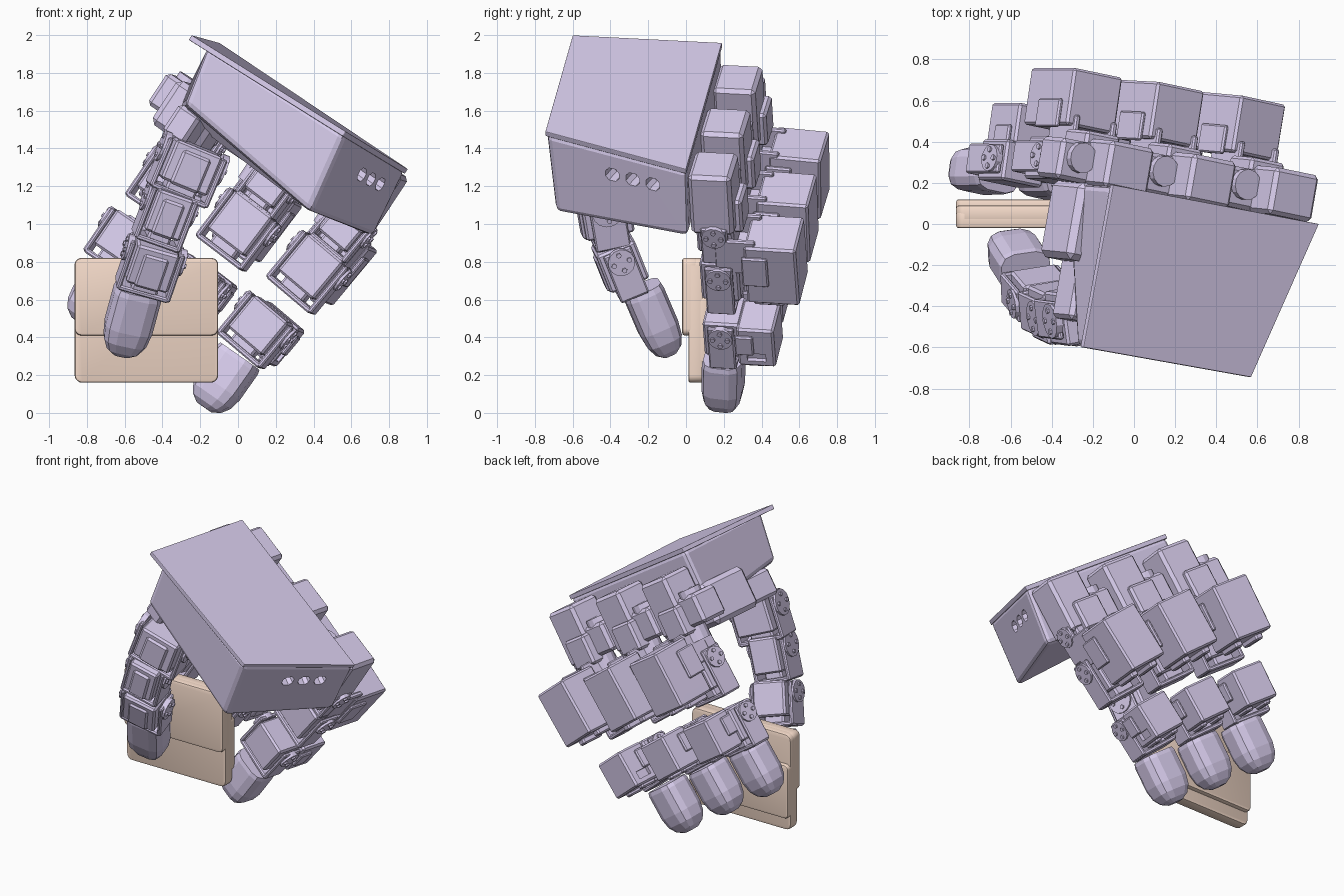
import bpy, bmesh, math
from mathutils import Vector as V, Matrix

if "Cube" in bpy.data.objects:
    bpy.data.objects.remove(bpy.data.objects["Cube"])

def mat(name, col):
    m = bpy.data.materials.new(name)
    m.diffuse_color = (*col, 1)
    m.use_nodes = True
    m.node_tree.nodes["Principled BSDF"].inputs["Base Color"].default_value = m.diffuse_color
    return m

SHELL = mat("lavender_plastic", (0.70, 0.62, 0.86))
TAN = mat("tan_plastic", (0.93, 0.72, 0.60))

def frame(f, hint, c=(0, 0, 0)):
    """Local axes: x lateral, y outward, z along the direction f."""
    f = V(f).normalized()
    o = V(hint)
    o = (o - f * o.dot(f)).normalized()
    m = Matrix((o.cross(f), o, f)).transposed().to_4x4()
    m.translation = V(c)
    return m

def finish(name, bm, m, material=SHELL):
    bm.transform(m)
    bmesh.ops.recalc_face_normals(bm, faces=bm.faces)
    me = bpy.data.meshes.new(name)
    bm.to_mesh(me)
    bm.free()
    me.materials.append(material)
    ob = bpy.data.objects.new(name, me)
    bpy.context.collection.objects.link(ob)
    return ob

def add_box(bm, c, s, bevel=0.0, seg=1):
    vs = bmesh.ops.create_cube(bm, size=1, matrix=Matrix.LocRotScale(V(c), None, V(s)))["verts"]
    if bevel:
        es = list({e for v in vs for e in v.link_edges})
        bmesh.ops.bevel(bm, geom=es, offset=bevel, segments=seg, affect='EDGES', profile=0.5)

def add_cyl(bm, c, r, depth, axis='Z', n=14):
    rot = {'X': Matrix.Rotation(math.pi / 2, 4, 'Y'), 'Y': Matrix.Rotation(math.pi / 2, 4, 'X'),
           'Z': Matrix()}[axis]
    bmesh.ops.create_cone(bm, cap_ends=True, segments=n, radius1=r, radius2=r, depth=depth,
                          matrix=Matrix.Translation(V(c)) @ rot)

def cut(target, bm, m):
    c = finish(target.name + "_cutter", bm, m)
    c.hide_render = True
    c.display_type = 'WIRE'
    mod = target.modifiers.new("holes", 'BOOLEAN')
    mod.object = c
    mod.operation = 'DIFFERENCE'
    mod.solver = 'EXACT'
    mod.use_self = True

def inner_joint(name, m, w, d, l):
    """Servo seen from inside the grip, with side brackets, cross bar and round horns."""
    bm = bmesh.new()
    add_box(bm, (0, 0, 0), (w * 0.8, d, l * 0.8), 0.012)
    add_box(bm, (0, 0.01, l * 0.42), (w * 0.5, d * 0.6, l * 0.3), 0.012)
    for s in (-1, 1):
        add_box(bm, (s * w * 0.47, 0, l * 0.12), (0.026, d * 0.72, l * 0.98), 0.008)
        add_cyl(bm, (s * w * 0.5, 0, -l * 0.15), d * 0.33, 0.035, 'X')
        for a in range(4):
            t = a * math.pi / 2
            add_cyl(bm, (s * (w * 0.5 + 0.02), d * 0.2 * math.cos(t), -l * 0.15 + d * 0.2 * math.sin(t)),
                    0.014, 0.015, 'X', 6)
    add_box(bm, (0, 0, l * 0.58), (w * 0.96, d * 0.72, 0.028), 0.008)
    return finish(name, bm, m)

def outer_motor(name, m, w, d, l):
    """Motor body on the back of a finger, with screw holes in its upper end."""
    bm = bmesh.new()
    add_box(bm, (0, 0, 0), (w, d, l), 0.012)
    ob = finish(name, bm, m)
    bm = bmesh.new()
    for cx, cy in ((-0.22, -0.24), (0.24, -0.1), (-0.14, 0.26)):
        for a in range(3):
            t = a * 2.094 + 0.4
            add_cyl(bm, (cx * w + 0.11 * w * math.cos(t), cy * d + 0.11 * d * math.sin(t), -l / 2),
                    0.06 * w, 0.06, 'Z', 8)
    for s in (-1, 1):
        add_box(bm, (s * w * 0.5, 0, l * 0.25), (0.05, d * 0.5, l * 0.2))
    cut(ob, bm, m)
    bm = bmesh.new()
    for s in (-1, 1):
        add_box(bm, (s * w * 0.3, -d * 0.1, l * 0.52), (w * 0.2, d * 0.6, l * 0.14), 0.01)
        add_box(bm, (s * (w * 0.5 + 0.01), -d * 0.3, -l * 0.1), (0.024, d * 0.5, l * 0.5), 0.008)
    finish(name + "_trim", bm, m)

def fingertip(name, start, end, hint, w, d):
    """Blunt faceted pad that rounds off at the end."""
    start, end = V(start), V(end)
    L = (end - start).length
    bm = bmesh.new()
    rings = []
    n = 12
    p = lambda q: math.copysign(abs(q) ** 0.6, q)
    for t, k in ((0, 0.95), (0.08, 1), (0.58, 1), (0.78, 0.9), (0.92, 0.68), (1, 0.35)):
        angs = [2 * math.pi * (i + 0.5) / n for i in range(n)]
        rings.append([bm.verts.new((p(math.cos(a)) * w / 2 * k, p(math.sin(a)) * d / 2 * k, t * L))
                      for a in angs])
    for r0, r1 in zip(rings, rings[1:]):
        for i in range(n):
            bm.faces.new((r0[i], r0[(i + 1) % n], r1[(i + 1) % n], r1[i]))
    bm.faces.new(rings[0])
    bm.faces.new(rings[-1])
    finish(name, bm, frame(end - start, hint, start))

def hexa(name, top, bottom, bevel):
    """Solid between two four-cornered outlines."""
    bm = bmesh.new()
    a = [bm.verts.new(p) for p in top]
    b = [bm.verts.new(p) for p in bottom]
    bm.faces.new(a)
    bm.faces.new(b[::-1])
    for i in range(4):
        j = (i + 1) % 4
        bm.faces.new((a[i], b[i], b[j], a[j]))
    bmesh.ops.bevel(bm, geom=bm.edges[:], offset=bevel, segments=2, affect='EDGES', profile=0.5)
    return finish(name, bm, Matrix())

# Palm: back plate and wedge-shaped body
U, OUT = V((0.82, -0.155, -0.55)).normalized(), V((0.17, 0.98, -0.05)).normalized()
W = U.cross(OUT)
A, B, C, D = V((-0.245, -0.6, 2.0)), V((-0.1, 0.19, 1.96)), V((0.9, 0.0, 1.29)), V((0.57, -0.745, 1.49))
hexa("palm_plate", [A, B, C, D], [p - W * 0.03 for p in (A, B, C, D)], 0.004)
palm = hexa("palm_body", [(-0.16, -0.595, 1.94), (-0.11, 0.185, 1.945), (0.89, 0.0, 1.28), (0.565, -0.74, 1.475)],
            [(-0.28, -0.59, 1.63), (-0.33, 0.2, 1.6), (0.72, 0.01, 0.93), (0.38, -0.69, 1.06)], 0.03)
bm = bmesh.new()
for i in (0, 1, 2):
    add_box(bm, (-0.02, 0.12 * i - 0.02, 0.05), (0.14, 0.08, 0.07), 0.02)
cut(palm, bm, frame(W, (C - D), (C + D) / 2 - W * 0.2))

# Thumb motor housing beside the palm
bm = bmesh.new()
add_box(bm, (0, 0, 0), (0.30, 0.38, 0.28), 0.03)
add_box(bm, (0.05, -0.3, -0.04), (0.14, 0.34, 0.18), 0.02)
finish("thumb_housing", bm, frame(W, OUT, (-0.24, 0.0, 1.565)))

# Three fingers, converging from knuckles to tips
STEP0, STEP1 = V((-0.4, 0.065, 0.23)), V((-0.332, 0.03, 0.225))
for k in range(3):
    def P(x, y, z, t):
        return V((x, y, z)) + STEP0.lerp(STEP1, t) * k
    n = "finger_%d_" % (k + 1)
    tip0, tip1 = P(0.01, 0.2, 0.30, 1), P(-0.18, 0.195, 0.03, 1)
    f = P(0.11, 0.21, 0.45, 0.65) - P(0.55, 0.17, 0.98, 0.1)
    # base motor on the palm edge, with a lower saddle and a round horn
    bm = bmesh.new()
    add_box(bm, (0.07, 0, 0.025), (0.26, 0.23, 0.37), 0.02)
    add_box(bm, (-0.06, -0.01, -0.06), (0.34, 0.2, 0.2), 0.02)
    add_cyl(bm, (-0.12, 0.01, 0.05), 0.075, 0.05)
    add_box(bm, (0.02, 0.1, -0.09), (0.2, 0.1, 0.2), 0.015)
    add_cyl(bm, (0, 0.02, -0.2), 0.09, 0.1)
    finish(n + "base_motor", bm, frame(W, OUT, P(0.61, 0.165, 1.18, 0)))
    # bracket from the knuckle to the outer motor
    bm = bmesh.new()
    for s in (-1, 1):
        add_box(bm, (s * 0.11, 0, 0), (0.03, 0.22, 0.22), 0.008)
    add_box(bm, (0, 0.02, 0.06), (0.2, 0.16, 0.12), 0.01)
    finish(n + "bracket", bm, frame(f, OUT, P(0.53, 0.28, 0.90, 0.1)))
    inner_joint(n + "knuckle", frame(f, OUT, P(0.57, 0.17, 0.98, 0.1)), 0.24, 0.2, 0.24)
    inner_joint(n + "proximal_joint", frame(f, OUT, P(0.40, 0.2, 0.77, 0.35)), 0.31, 0.21, 0.32)
    outer_motor(n + "proximal_motor", frame(f, OUT, P(0.49, 0.475, 0.81, 0.1)), 0.29, 0.28, 0.38)
    inner_joint(n + "middle_joint", frame(f, OUT, P(0.12, 0.21, 0.46, 0.65)), 0.3, 0.2, 0.28)
    outer_motor(n + "middle_motor", frame(f, OUT, P(0.17, 0.39, 0.42, 0.7)), 0.25, 0.2, 0.25)
    fingertip(n + "tip", tip0, tip1, OUT, 0.26, 0.22)

# Thumb
FRONT = V((0.1, -1, -0.2))
tp = [V(p) for p in ((-0.22, -0.45, 1.44), (-0.26, -0.44, 1.31), (-0.375, -0.43, 1.07),
                     (-0.455, -0.35, 0.80), (-0.53, -0.25, 0.62))]
for i, s in ((1, (0.33, 0.26, 0.28)), (2, (0.25, 0.26, 0.29)), (3, (0.29, 0.22, 0.28))):
    m = frame(tp[i + 1] - tp[i - 1], FRONT, tp[i])
    inner_joint("thumb_joint_%d" % i, m, *s)
    bm = bmesh.new()
    add_box(bm, (0, s[1] * 0.45, 0.02), (s[0] * 0.5, s[1] * 0.2, s[2] * 0.7), 0.015)
    finish("thumb_cover_%d" % i, bm, m)
fingertip("thumb_tip", (-0.525, -0.235, 0.66), (-0.62, -0.085, 0.31), FRONT, 0.26, 0.22)

# Held case: core slab with a raised front half and a raised back band
def slab(name, x0, x1, y0, y1, z0, z1, r):
    bm = bmesh.new()
    add_box(bm, ((x0 + x1) / 2, (y0 + y1) / 2, (z0 + z1) / 2), (x1 - x0, y1 - y0, z1 - z0))
    es = [e for e in bm.edges if abs(e.verts[0].co.y - e.verts[1].co.y) > 1e-4]
    bmesh.ops.bevel(bm, geom=es, offset=r, segments=5, affect='EDGES', profile=0.5)
    es = [e for e in bm.edges if abs(e.verts[0].co.y - e.verts[1].co.y) < 1e-4]
    bmesh.ops.bevel(bm, geom=es, offset=0.012, segments=2, affect='EDGES', profile=0.5)
    ob = finish(name, bm, Matrix(), TAN)
    bpy.context.view_layer.objects.active = ob
    ob.select_set(True)
    bpy.ops.object.shade_smooth_by_angle(angle=math.radians(35))
    ob.select_set(False)

slab("case_core", -0.865, -0.105, 0.012, 0.09, 0.16, 0.82, 0.04)
slab("case_front_lid", -0.865, -0.105, -0.02, 0.06, 0.41, 0.82, 0.035)
slab("case_back_band", -0.865, -0.105, 0.05, 0.12, 0.25, 0.62, 0.03)
